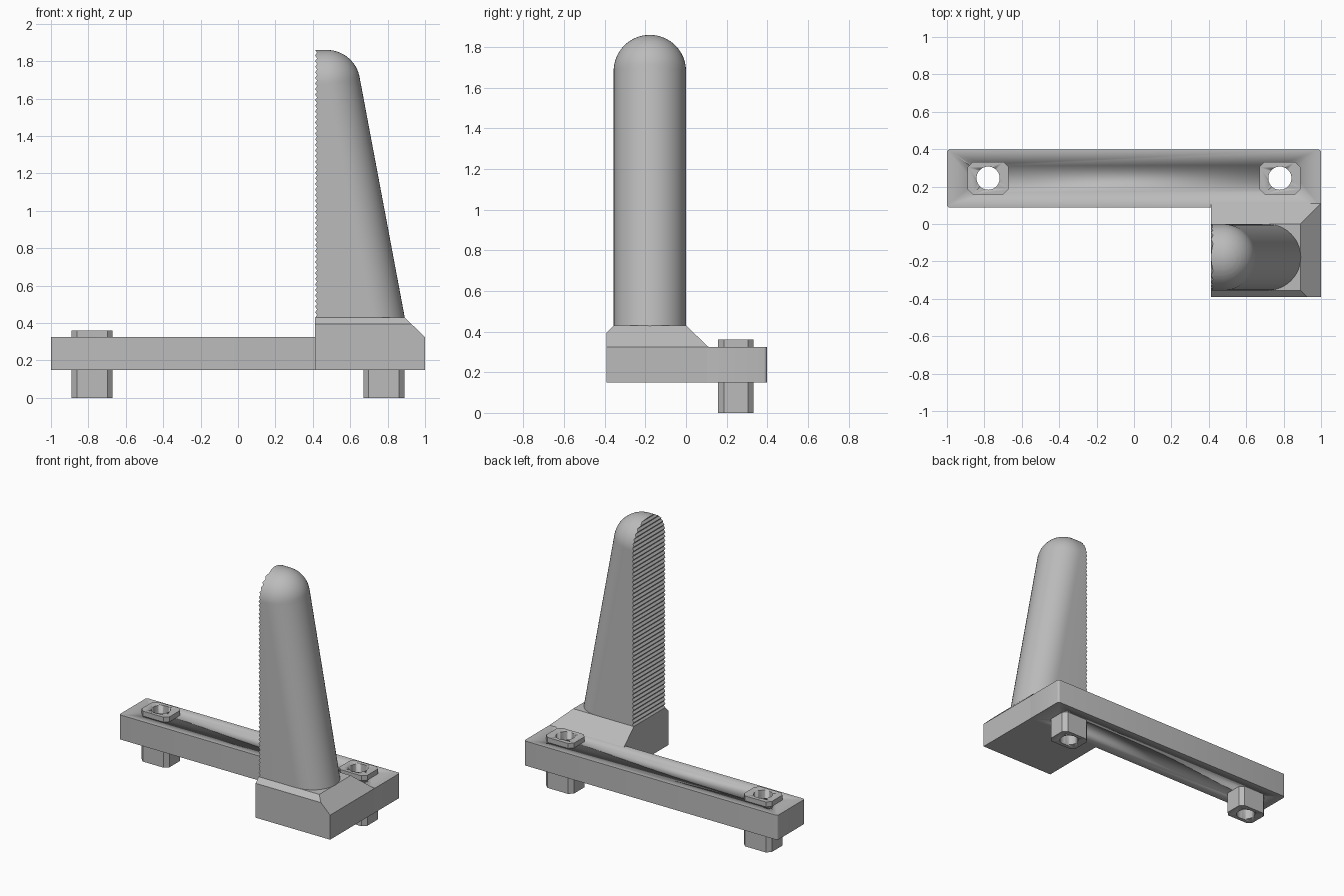
import bpy, bmesh, math
from mathutils import Matrix

cube = bpy.data.objects.get("Cube")
if cube:
    bpy.data.objects.remove(cube, do_unlink=True)

GREY = (0.5, 0.5, 0.5, 1.0)
grey = bpy.data.materials.new("light_grey")
grey.use_nodes = True
grey.diffuse_color = GREY
grey.node_tree.nodes["Principled BSDF"].inputs["Base Color"].default_value = GREY


def finish(bm, name, smooth=True):
    """Turn a bmesh into a grey object."""
    bmesh.ops.recalc_face_normals(bm, faces=bm.faces)
    mesh = bpy.data.meshes.new(name)
    bm.to_mesh(mesh)
    bm.free()
    obj = bpy.data.objects.new(name, mesh)
    bpy.context.collection.objects.link(obj)
    mesh.materials.append(grey)
    if smooth:
        bpy.ops.object.select_all(action='DESELECT')
        obj.select_set(True)
        bpy.context.view_layer.objects.active = obj
        bpy.ops.object.shade_smooth_by_angle(angle=math.radians(30))
    return obj


def block(x0, x1, y0, y1, z0, z1, cut, segments):
    """Box whose upright edges are bevelled."""
    bm = bmesh.new()
    size = Matrix.Diagonal((x1 - x0, y1 - y0, z1 - z0, 1))
    place = Matrix.Translation(((x0 + x1) / 2, (y0 + y1) / 2, (z0 + z1) / 2))
    bmesh.ops.create_cube(bm, size=1, matrix=place @ size)
    upright = [e for e in bm.edges
               if abs(e.verts[0].co.z - e.verts[1].co.z) > 0.01]
    bmesh.ops.bevel(bm, geom=upright, offset=cut, segments=segments,
                    profile=0.5, affect='EDGES')
    return bm


def drill(obj, x, y, radius):
    """Cut an upright round hole through an object."""
    bm = bmesh.new()
    bmesh.ops.create_cone(bm, cap_ends=True, segments=40, radius1=radius,
                          radius2=radius, depth=2,
                          matrix=Matrix.Translation((x, y, 0)))
    cutter = finish(bm, "hole_cutter")
    cutter.hide_render = True
    mod = obj.modifiers.new("hole", 'BOOLEAN')
    mod.operation = 'DIFFERENCE'
    mod.solver = 'EXACT'
    mod.object = cutter
    with bpy.context.temp_override(object=obj, active_object=obj):
        bpy.ops.object.modifier_apply(modifier=mod.name)
    bpy.data.objects.remove(cutter, do_unlink=True)


# Long mounting bar
PEG_X, PEG_Y = 0.78, 0.245
bar = finish(block(-1, 1, 0.088, 0.398, 0.15, 0.325, 0.015, 4), "mounting_bar")

# Hollow pegs through the bar; the bar hole is wider and hidden inside the peg
for side, name in ((-1, "right_peg"), (1, "left_peg")):
    x = side * PEG_X
    peg = finish(block(x - 0.11, x + 0.11, PEG_Y - 0.087, PEG_Y + 0.087,
                       0, 0.36, 0.028, 1), name)
    drill(peg, x, PEG_Y, 0.062)
    drill(bar, x, PEG_Y, 0.074)

# Foot block with sloped top edges
LEFT_X = 0.412
bm = bmesh.new()
for y, z, right in ((-0.39, 0.15, 1), (0.11, 0.15, 1), (-0.39, 0.325, 1),
                    (0.11, 0.325, 1), (-0.39, 0.395, 0.927),
                    (-0.355, 0.43, 0.89), (0.0, 0.43, 0.89)):
    bm.verts.new((LEFT_X, y, z))
    bm.verts.new((right, y, z))
bmesh.ops.convex_hull(bm, input=bm.verts)
bmesh.ops.dissolve_limit(bm, angle_limit=0.02, verts=bm.verts, edges=bm.edges)
finish(bm, "foot_block", smooth=False)

# Tapered upright with a domed top and a ribbed flat side
RADIUS, MID_Y = 0.178, -0.178
DOME_X, DOME_Z = 0.475, 1.682
BASE_Z, TAPER = 0.428, 0.188
TEETH, DEPTH, ARC = 48, 0.011, 24
TOP_Z = DOME_Z + RADIUS
pitch = (TOP_Z - BASE_Z) / TEETH
levels = {round(BASE_Z + i * pitch / 2, 5) for i in range(2 * TEETH)}
levels |= {round(DOME_Z + RADIUS * math.sin(i * math.pi / 32), 5)
           for i in range(17)}
tangent = math.atan(TAPER)
bend_z = DOME_Z + RADIUS * math.sin(tangent)
bend_x = DOME_X + RADIUS * math.cos(tangent)

bm = bmesh.new()
rings = []
for z in sorted(levels):
    rise = max(0, z - DOME_Z)
    width = math.sqrt(max(0, RADIUS ** 2 - rise ** 2))
    centre = DOME_X + TAPER * max(0, DOME_Z - z)
    reach = bend_x + TAPER * (bend_z - z) if z < bend_z else DOME_X + width
    phase = ((z - BASE_Z) / pitch) % 1
    rib = LEFT_X + DEPTH * (1 - abs(2 * phase - 1))
    ring = [bm.verts.new((rib, MID_Y - width, z))]
    for i in range(ARC + 1):
        a = math.pi * (i / ARC - 0.5)
        ring.append(bm.verts.new((centre + (reach - centre) * math.cos(a),
                                  MID_Y + width * math.sin(a), z)))
    ring.append(bm.verts.new((rib, MID_Y + width, z)))
    rings.append(ring)
for low, high in zip(rings, rings[1:]):
    for i in range(len(low)):
        j = (i + 1) % len(low)
        bm.faces.new((low[i], low[j], high[j], high[i]))
bm.faces.new(rings[0])
bmesh.ops.remove_doubles(bm, verts=bm.verts, dist=0.0002)
finish(bm, "ribbed_upright")
